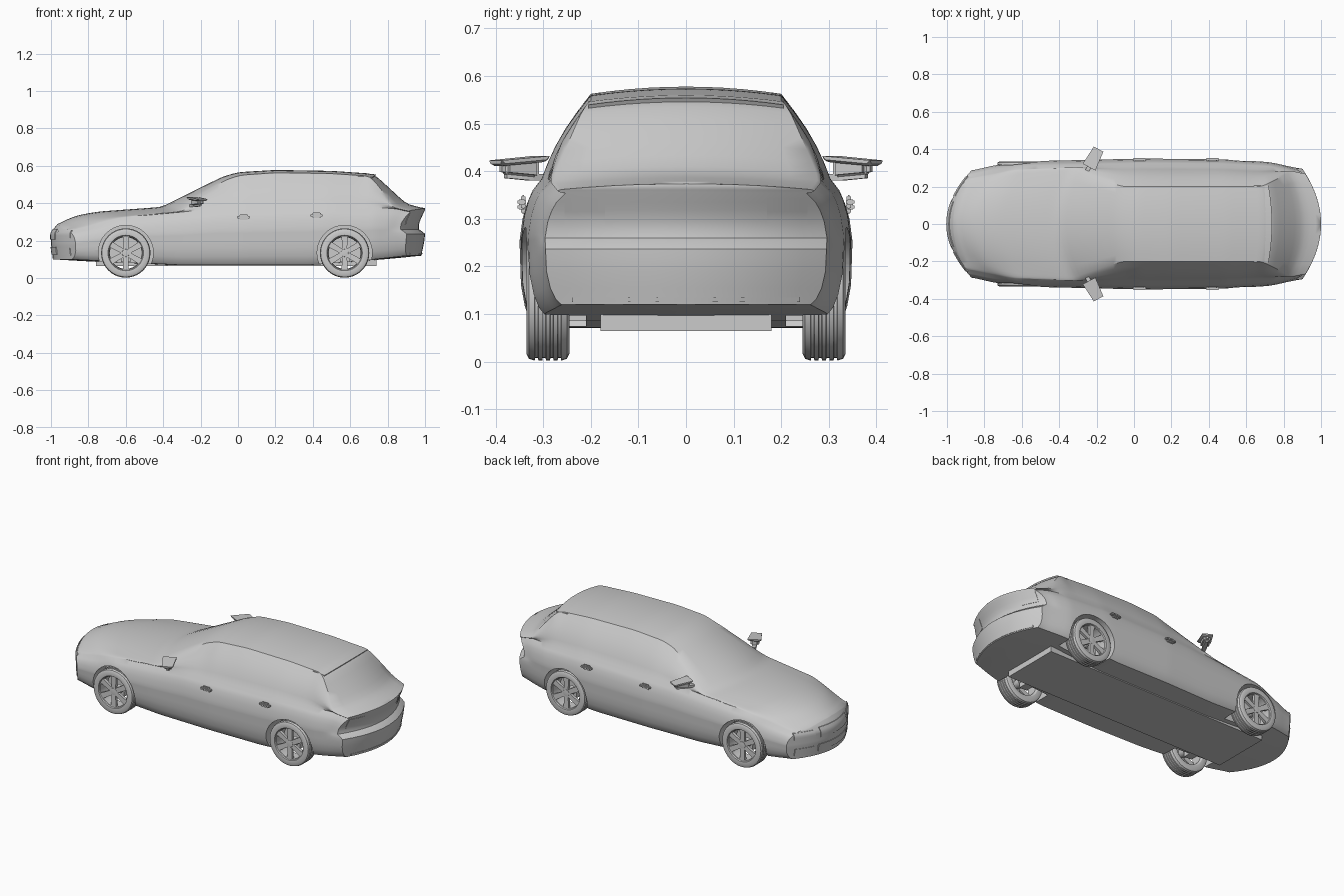
import bpy, bmesh
from math import sin, cos, pi, radians
from mathutils import Matrix, Vector

if "Cube" in bpy.data.objects:
    bpy.data.objects.remove(bpy.data.objects["Cube"])

GREY = (0.6, 0.6, 0.6, 1)
grey = bpy.data.materials.new("plain grey")
grey.use_nodes = True
grey.diffuse_color = GREY
grey.node_tree.nodes["Principled BSDF"].inputs["Base Color"].default_value = GREY


def finish(name, bm, angle=35):
    """Turn a bmesh into a shaded object in plain grey."""
    bmesh.ops.remove_doubles(bm, verts=bm.verts, dist=0.0002)
    bmesh.ops.recalc_face_normals(bm, faces=bm.faces)
    mesh = bpy.data.meshes.new(name)
    bm.to_mesh(mesh)
    bm.free()
    mesh.materials.append(grey)
    ob = bpy.data.objects.new(name, mesh)
    bpy.context.collection.objects.link(ob)
    shade(mesh, angle)
    return ob


def shade(mesh, angle=35):
    for p in mesh.polygons:
        p.use_smooth = True
    mesh.set_sharp_from_angle(angle=radians(angle))


def lerp(curve, x):
    if x <= curve[0][0]:
        return curve[0][1]
    for (a, u), (b, v) in zip(curve, curve[1:]):
        if x <= b:
            return u + (v - u) * (x - a) / (b - a)
    return curve[-1][1]


def soft(curve, x, d=0.02):
    return sum(lerp(curve, x + i * d) for i in (-1, 0, 1)) / 3


# Lengthwise curves of the body: (x, value)
TOP = [(-1, .285), (-.95, .31), (-.87, .335), (-.74, .356), (-.41, .38), (-.085, .541),
       (0, .566), (.2, .578), (.5, .573), (.72, .558), (.74, .545), (.9, .397), (1, .372)]
DROP = [(-1, .025), (-.6, .022), (0, .016), (1, .012)]
ROOF_W = [(-1, .2), (-.7, .25), (-.4, .285), (-.08, .2), (.7, .2), (.9, .28), (1, .26)]
BELT = [(-1, .25), (-.75, .322), (-.4, .352), (-.2, .37), (.5, .385), (.9, .372), (1, .352)]
WIDTH = [(-1, .285), (-.9, .312), (-.75, .335), (0, .35), (.5, .346), (.8, .33), (1, .295)]
BOTTOM = [(-1, .1), (-.78, .088), (-.4, .07), (.4, .07), (.72, .095), (1, .12)]
BOW = [(-1, 1.6), (-.4, 1), (-.1, .5), (.2, 0), (.7, -.4), (1, -1.15)]
# Side tuck by height, and the nose and tail profiles by z
TUCK = [(0, .035), (.08, .015), (.3, .003), (.6, 0), (.8, .008), (.92, .024), (1, .043)]
NOSE = [(.1, .01), (.18, 0), (.24, 0), (.265, .015), (.29, .035)]
TAIL = [(.12, -.02), (.2, -.003), (.24, 0), (.262, -.035), (.3, -.03), (.365, 0)]
LEVELS = (0, .05, .15, .3, .42, .5, .56, .6, .66, .75, .85, .92, 1)


def warp(x, y, z):
    """Bow the section in plan and shape the nose and tail."""
    nose = lerp(NOSE, z) * max(0, (-.8 - x) / .2)
    tail = lerp(TAIL, z) * max(0, (x - .88) / .12)
    return Vector((x + soft(BOW, x) * y * y + nose + tail, y, z))


def half_section(x):
    w, zb, belt = soft(WIDTH, x), soft(BOTTOM, x), soft(BELT, x)
    rw, top = soft(ROOF_W, x), soft(TOP, x)
    roof = max(top - soft(DROP, x), belt + .004)
    pts = [(0, zb), (w * .5, zb)]
    pts += [(w - lerp(TUCK, t), zb + (belt - zb) * t) for t in LEVELS]
    bw = pts[-1][0]
    for i in range(1, 6):
        t = i / 5
        pts.append((bw + (rw - bw) * t + .012 * sin(pi * t), belt + (roof - belt) * t))
    for i in range(4, -1, -1):
        t = i / 5
        pts.append((rw * t, roof + (top - roof) * (1 - t * t)))
    return pts


# Body shell: lofted sections closed by gridded ends
bm = bmesh.new()


def skin(rows):
    grid = [[bm.verts.new(p) for p in row] for row in rows]
    for a, b in zip(grid, grid[1:]):
        for i in range(len(a) - 1):
            bm.faces.new((a[i], a[i + 1], b[i + 1], b[i]))


N = 72
stations = [-1 + 2 * i / N for i in range(N + 1)]
for side in (1, -1):
    skin([[warp(x, side * y, z) for y, z in half_section(x)] for x in stations])
for x in (-1, 1):
    skin([[warp(x, y * c / 6, z) for c in range(-6, 7)] for y, z in half_section(x)])
bmesh.ops.remove_doubles(bm, verts=bm.verts, dist=0.0002)
bmesh.ops.dissolve_degenerate(bm, edges=bm.edges, dist=0.0002)
body = finish("body", bm)

# Wheel arches
AXLES = (-.6, .57)
for ax in AXLES:
    for side in (1, -1):
        bm = bmesh.new()
        bmesh.ops.create_cone(bm, cap_ends=True, segments=40, radius1=.147, radius2=.147, depth=.2,
                              matrix=Matrix.Translation((ax, side * .31, .135)) @ Matrix.Rotation(pi / 2, 4, 'X'))
        cutter = finish("arch_cutter", bm)
        cutter.hide_render = True
        mod = body.modifiers.new("arch", 'BOOLEAN')
        mod.operation, mod.solver, mod.object = 'DIFFERENCE', 'EXACT', cutter
        bpy.context.view_layer.objects.active = body
        bpy.ops.object.modifier_apply(modifier=mod.name)
        bpy.data.objects.remove(cutter)
shade(body.data)


def box(bm, centre, size, rot=Matrix(), taper=1):
    """Box whose +z end is scaled by taper."""
    m = Matrix.Translation(centre) @ rot
    for v in bmesh.ops.create_cube(bm, size=1)["verts"]:
        k = taper if v.co.z > 0 else 1
        v.co = m @ Vector((v.co.x * size[0] * k, v.co.y * size[1] * k, v.co.z * size[2]))


def lathe(bm, profile, steps=40):
    """Spin (radius, y) points round the y axis."""
    vs = [bm.verts.new((r, y, 0)) for r, y in profile]
    es = [bm.edges.new(p) for p in zip(vs, vs[1:])]
    bmesh.ops.spin(bm, geom=vs + es, axis=(0, 1, 0), cent=(0, 0, 0), angle=2 * pi, steps=steps)


# Wheels: grooved tyre, open rim, six spokes and hub
tyre = [(.095, -.043), (.118, -.045), (.128, -.04)]
for g in (-.024, -.008, .008, .024):
    tyre += [(.132, g - .004), (.127, g - .003), (.127, g + .003), (.132, g + .004)]
tyre += [(.128, .04), (.118, .045), (.095, .043)]
rim = [(.095, .043), (.092, .036), (.088, .034), (.085, -.036), (.095, -.043)]
for ax, end in zip(AXLES, ("front", "rear")):
    for side, hand in ((1, "left"), (-1, "right")):
        place = Matrix.Translation((ax, side * .29, .134)) @ Matrix.Diagonal((1, side, 1, 1))
        for part in ("tyre", "rim"):
            bm = bmesh.new()
            if part == "tyre":
                lathe(bm, tyre)
            else:
                lathe(bm, rim)
                for i in range(6):
                    turn = Matrix.Rotation(i * pi / 3, 4, 'Y')
                    box(bm, turn @ Vector((0, .026, .052)), (.026, .014, .078), turn, 1.25)
                lathe(bm, [(0, .036), (.02, .034), (.026, .024), (.026, -.02), (0, -.02)], 20)
            bmesh.ops.transform(bm, matrix=place, verts=bm.verts)
            finish(f"{end}_{hand}_{part}", bm)
    # Axle beam
    bm = bmesh.new()
    box(bm, (ax, 0, .1), (.05, .52, .03))
    finish(end + "_axle", bm)

# Floor pan
bm = bmesh.new()
box(bm, (-.01, 0, .085), (1.5, .36, .042))
finish("floor_pan", bm)


def plate(name, end, y0, y1, z0, z1, out=.004):
    """Thin panel following the nose or tail surface."""
    bm = bmesh.new()
    n = 8
    lift = Vector((end * out, 0, 0))
    rows = []
    for j in range(5):
        z = z0 + (z1 - z0) * j / 4
        rows.append([bm.verts.new(warp(end, y0 + (y1 - y0) * i / n, z) + lift) for i in range(n + 1)])
    for a, b in zip(rows, rows[1:]):
        for i in range(n):
            bm.faces.new((a[i], a[i + 1], b[i + 1], b[i]))
    ext = bmesh.ops.extrude_face_region(bm, geom=bm.faces[:])
    for v in ext["geom"]:
        if isinstance(v, bmesh.types.BMVert):
            v.co -= 2 * lift
    finish(name, bm)


# Nose and tail panels
plate("grille", -1, -.12, .12, .205, .262)
plate("lower_grille", -1, -.13, .13, .125, .165)
for s, hand in ((1, "left"), (-1, "right")):
    plate(hand + "_headlamp", -1, s * .15, s * .255, .215, .255, .003)
    plate(hand + "_intake", -1, s * .15, s * .25, .12, .16, .003)
    plate(hand + "_tail_lamp", 1, s * .17, s * .255, .285, .345, .002)
plate("bumper_trim", 1, -.24, .24, .125, .135, .003)

# Roof spoiler lip, bowed with the tailgate
bm = bmesh.new()
strip = []
for i in range(13):
    y = -.205 + .41 * i / 12
    crown = .558 - .35 * y * y
    shift = -.45 * y * y
    strip.append([bm.verts.new((x + shift, y, crown + dz)) for x, dz in
                  ((.66, .004), (.738, -.004), (.73, -.018), (.66, -.02))])
for a, b in zip(strip, strip[1:]):
    for i in range(4):
        bm.faces.new((a[i], a[i - 1], b[i - 1], b[i]))
bm.faces.new(strip[0])
bm.faces.new(strip[-1])
finish("roof_spoiler", bm)

# Mirrors and door handles
for s, hand in ((1, "left"), (-1, "right")):
    bm = bmesh.new()
    box(bm, (0, 0, 0), (.05, .052, .085), Matrix.Rotation(-pi / 2, 4, 'X'), .72)
    bmesh.ops.bevel(bm, geom=bm.edges[:], offset=.012, segments=3, affect='EDGES')
    box(bm, (0, -.05, -.018), (.022, .05, .014))
    move = Matrix.Translation((-.215, .352, .405)) @ Matrix.Rotation(radians(-28), 4, 'Z')
    bmesh.ops.transform(bm, matrix=Matrix.Diagonal((1, s, 1, 1)) @ move, verts=bm.verts)
    finish(hand + "_mirror", bm)
    for x, z, door in ((.03, .325, "front"), (.42, .335, "rear")):
        bm = bmesh.new()
        box(bm, (x, s * .345, z), (.07, .018, .012))
        box(bm, (x, s * .342, z), (.045, .01, .03))
        bmesh.ops.bevel(bm, geom=bm.edges[:], offset=.003, segments=2, affect='EDGES')
        finish(f"{door}_{hand}_handle", bm)
